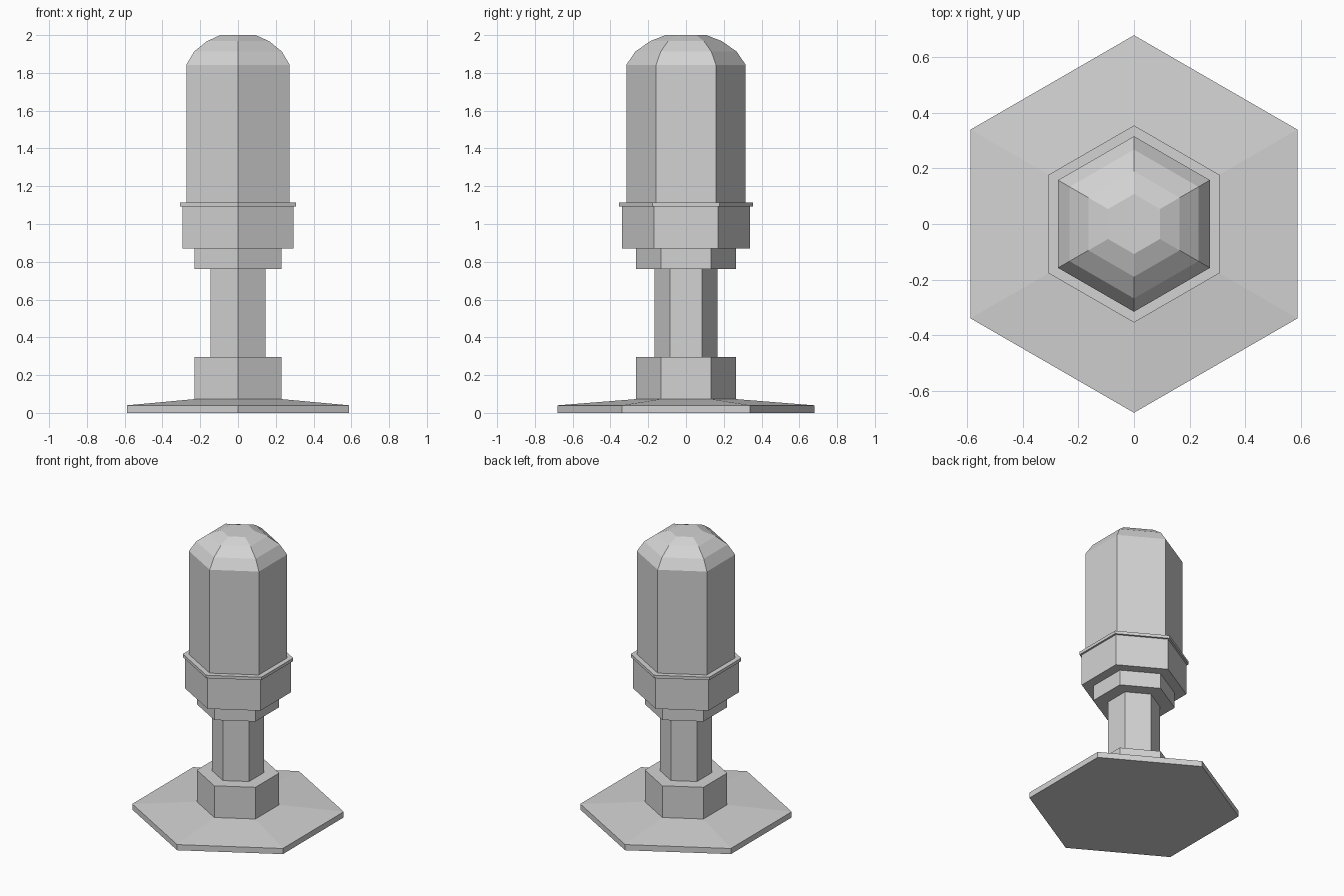
import bpy
import bmesh
from math import sin, cos, pi

SIDES = 6

cube = bpy.data.objects.get("Cube")
if cube:
    bpy.data.objects.remove(cube, do_unlink=True)

grey = bpy.data.materials.new("light_grey")
grey.use_nodes = True
colour = (0.65, 0.65, 0.65, 1)
grey.diffuse_color = colour
grey.node_tree.nodes["Principled BSDF"].inputs["Base Color"].default_value = colour


def hex_part(name, profile):
    """Closed six-sided solid from (corner radius, height) pairs, corners on the y axis."""
    bm = bmesh.new()
    rings = []
    for radius, z in profile:
        angles = [pi / 2 + 2 * pi * i / SIDES for i in range(SIDES)]
        rings.append([bm.verts.new((radius * cos(a), radius * sin(a), z)) for a in angles])
    for low, high in zip(rings, rings[1:]):
        for i in range(SIDES):
            j = (i + 1) % SIDES
            bm.faces.new((low[i], low[j], high[j], high[i]))
    bm.faces.new(rings[0][::-1])
    bm.faces.new(rings[-1])
    mesh = bpy.data.meshes.new(name)
    bm.to_mesh(mesh)
    bm.free()
    mesh.materials.append(grey)
    obj = bpy.data.objects.new(name, mesh)
    bpy.context.collection.objects.link(obj)
    return obj


# Wide sloped foot and the socket that holds the stem
hex_part("base_plate", [(0.68, 0), (0.68, 0.04), (0.265, 0.073)])
hex_part("base_socket", [(0.265, 0.073), (0.265, 0.297)])

# Narrow stem
hex_part("stem", [(0.168, 0.297), (0.168, 0.762)])

# Stepped collar under the lamp
hex_part("lower_collar", [(0.265, 0.762), (0.265, 0.87)])
hex_part("upper_collar", [(0.34, 0.87), (0.34, 1.092)])
hex_part("collar_rim", [(0.355, 1.092), (0.355, 1.113)])

# Tall cover with a faceted dome
hex_part("domed_cover", [(0.316, 1.113), (0.316, 1.843), (0.268, 1.913),
                         (0.19, 1.968), (0.108, 2.0)])
